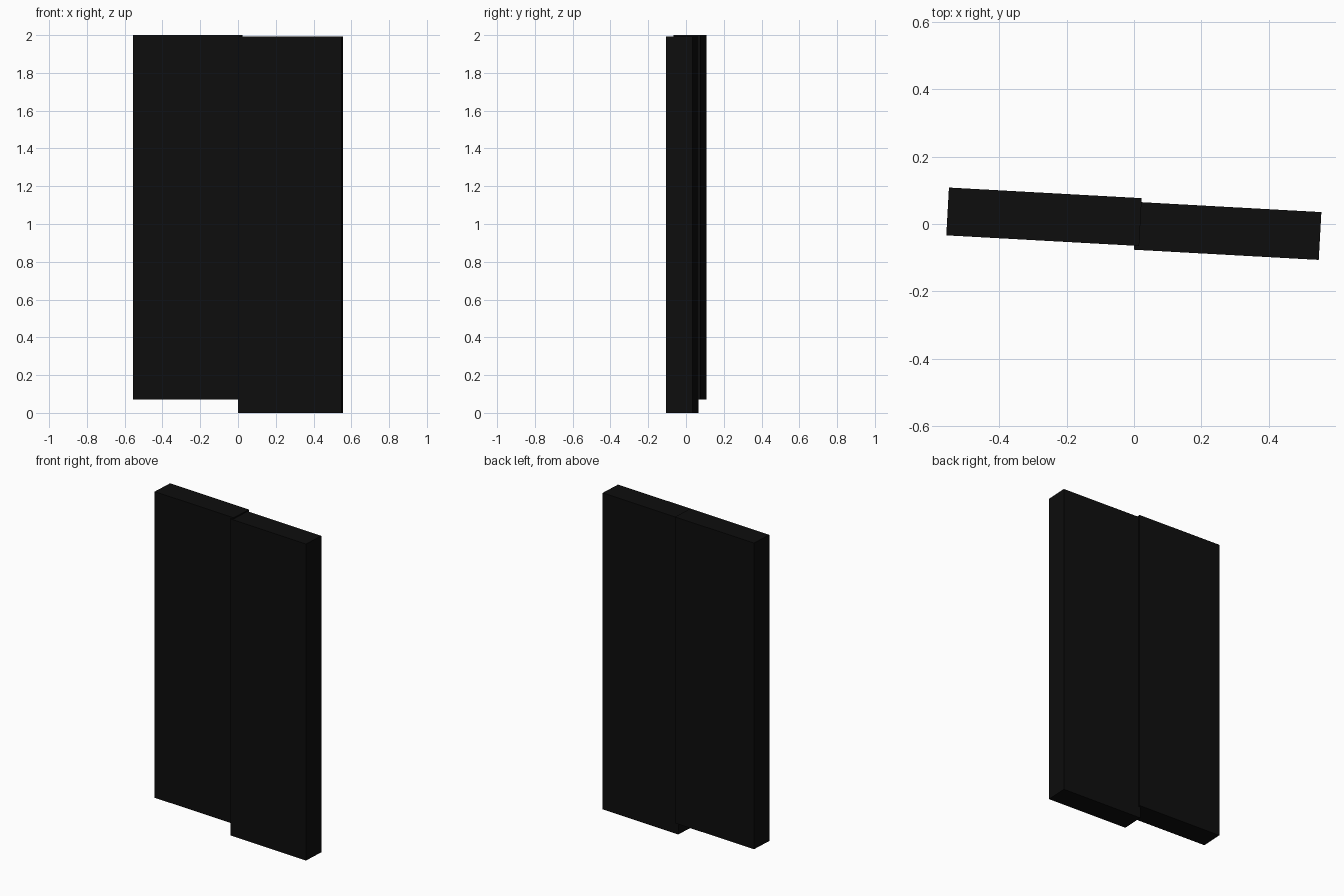
import bpy
from math import radians

if "Cube" in bpy.data.objects:
    bpy.data.objects.remove(bpy.data.objects["Cube"])

TILT = radians(-3.15)
THICK = 0.142

black = bpy.data.materials.new("black")
black.diffuse_color = (0.004, 0.004, 0.004, 1)
black.use_nodes = True
black.node_tree.nodes["Principled BSDF"].inputs["Base Color"].default_value = black.diffuse_color


def slab(name, x, y, width, z0, z1):
    """Upright slab, turned slightly about z."""
    bpy.ops.mesh.primitive_cube_add(size=1, location=(x, y, (z0 + z1) / 2),
                                    rotation=(0, 0, TILT))
    ob = bpy.context.object
    ob.name = name
    ob.scale = (width, THICK, z1 - z0)
    bpy.ops.object.transform_apply(location=False, rotation=False, scale=True)
    ob.data.materials.append(black)
    return ob


# Raised left panel, set slightly back
slab("left_panel", -0.267, 0.0215, 0.573, 0.072, 2.0)
# Right panel standing on the ground, set slightly forward
slab("right_panel", 0.278, -0.0205, 0.549, 0.0, 1.993)
